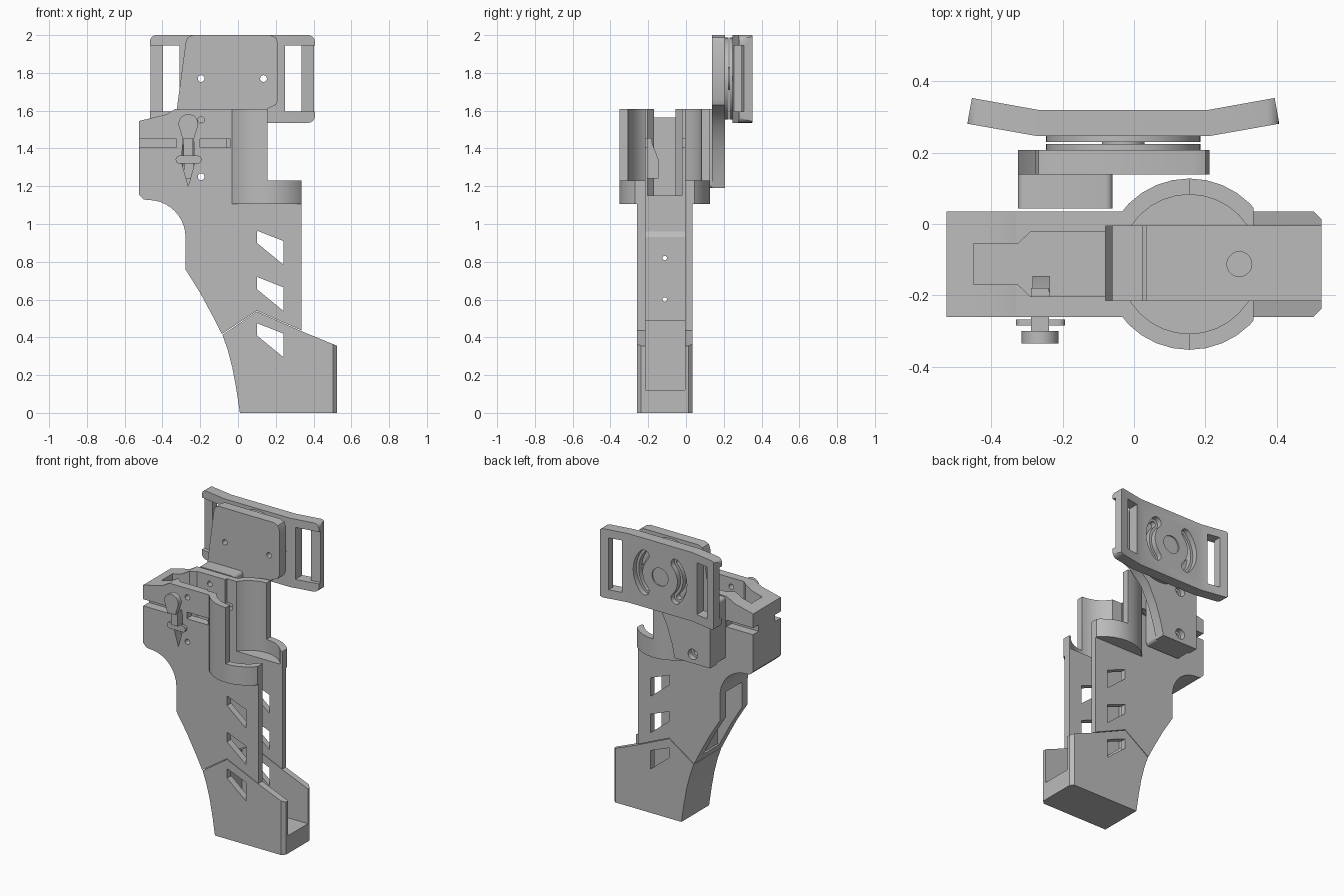
import bpy, bmesh
from math import sin, cos, radians

if "Cube" in bpy.data.objects:
    bpy.data.objects.remove(bpy.data.objects["Cube"])

grey = bpy.data.materials.new("matte grey")
grey.use_nodes = True
grey.diffuse_color = (0.5, 0.5, 0.5, 1)
grey.node_tree.nodes["Principled BSDF"].inputs["Base Color"].default_value = (0.5, 0.5, 0.5, 1)

FRONT, BACK = -0.26, 0.035      # outer faces of the holster walls
MID = (FRONT + BACK) / 2


def prism(name, pts, axis, a, b, r=0):
    """Extrude a 2D outline along an axis; r rounds the corners of the outline."""
    place = {"x": lambda p, t: (t, p[0], p[1]),
             "y": lambda p, t: (p[0], t, p[1]),
             "z": lambda p, t: (p[0], p[1], t)}[axis]
    bm = bmesh.new()
    lo = [bm.verts.new(place(p, a)) for p in pts]
    hi = [bm.verts.new(place(p, b)) for p in pts]
    bm.faces.new(lo)
    bm.faces.new(hi)
    for i in range(len(pts)):
        j = (i + 1) % len(pts)
        bm.faces.new((lo[i], lo[j], hi[j], hi[i]))
    if r:
        edges = [bm.edges.get((l, h)) for l, h in zip(lo, hi)]
        bmesh.ops.bevel(bm, geom=edges, offset=r, segments=4, profile=0.5, affect="EDGES")
    bmesh.ops.recalc_face_normals(bm, faces=bm.faces)
    mesh = bpy.data.meshes.new(name)
    bm.to_mesh(mesh)
    bm.free()
    obj = bpy.data.objects.new(name, mesh)
    bpy.context.collection.objects.link(obj)
    mesh.materials.append(grey)
    return obj


def rect(x0, x1, y0, y1):
    return [(x0, y0), (x1, y0), (x1, y1), (x0, y1)]


def arc(cx, cy, r, start, end, n):
    return [(cx + r * cos(radians(start + (end - start) * i / n)),
             cy + r * sin(radians(start + (end - start) * i / n))) for i in range(n + 1)]


def disc(cx, cy, r, n=32):
    return arc(cx, cy, r, 0, 360, n)[:-1]


def combine(obj, tools, how="DIFFERENCE"):
    """Boolean each tool into obj, then discard the tool."""
    for tool in tools:
        tool.hide_render = True
        mod = obj.modifiers.new("boolean", "BOOLEAN")
        mod.operation, mod.object, mod.solver = how, tool, "EXACT"
        bpy.context.view_layer.objects.active = obj
        bpy.ops.object.modifier_apply(modifier=mod.name)
        bpy.data.objects.remove(tool)


def channel():
    # Open channel facing +x, with an upright rear panel and a ledge on the foot
    pts = [(0.035, 0.12), (0.7, 0.12), (0.7, 1.7), (-0.08, 1.7), (-0.08, 0.96),
           (-0.06, 0.93), (-0.06, 0.49), (0.035, 0.49)]
    return prism("cutter", pts, "y", -0.215, -0.005)


def window(z):
    pts = [(0.1, z), (0.24, z - 0.055), (0.24, z - 0.18), (0.1, z - 0.065)]
    return prism("cutter", pts, "y", -0.5, 0.3)


# Upper holster body, with the round barrel housing merged in
outline = [(-0.525, 1.545), (-0.525, 1.155), (-0.5, 1.13)]
outline += arc(-0.475, 0.93, 0.197, 90, 0, 10)
outline += [(-0.278, 0.76), (-0.2, 0.635), (-0.13, 0.505), (-0.085, 0.417), (0.1, 0.541),
            (0.36, 0.426), (0.36, 1.65), (-0.263, 1.65), (-0.38, 1.58)]
body = prism("holster_body", outline, "y", FRONT, BACK)
combine(body, [window(0.965), window(0.72)])
combine(body, [prism("tube", disc(0.155, MID, 0.24), "z", 1.105, 1.68)], "UNION")
combine(body, [
    # Trim the top and step the front edge
    prism("cutter", [(0.335, 0.3), (0.7, 0.3), (0.7, 1.8), (-0.6, 1.8), (-0.6, 1.61),
                     (0.155, 1.61), (0.155, 1.23), (0.335, 1.23)], "y", -0.6, 0.4),
    prism("cutter", disc(0.155, MID, 0.195), "z", 1.14, 1.8),
    channel(),
    # Rear recess behind the panel
    prism("cutter", rect(-0.5, -0.095, 0.465, 0.93), "y", -0.2, -0.03),
    # Mechanism pocket and its narrow tail
    prism("cutter", [(-0.45, -0.17), (-0.325, -0.17), (-0.29, -0.203), (-0.07, -0.203),
                     (-0.07, -0.022), (-0.29, -0.022), (-0.325, -0.055), (-0.45, -0.055)],
          "z", 1.15, 1.8),
    # Latch opening
    prism("cutter", [(-0.29, 1.45), (-0.3, 1.33), (-0.263, 1.2), (-0.228, 1.33), (-0.235, 1.45)],
          "y", -0.4, -0.19),
])
for x0, x1 in ((-0.6, -0.325), (-0.2, -0.04)):
    for y0, y1 in ((-0.4, -0.2), (-0.025, 0.2)):
        combine(body, [prism("cutter", rect(x0, x1, 1.405, 1.45), "y", y0, y1)])
for z in (1.25, 1.55):
    combine(body, [prism("cutter", disc(-0.195, z, 0.018, 16), "y", -0.5, 0.3)])
for z in (0.6, 0.82):
    combine(body, [prism("cutter", disc(MID, z, 0.012, 12), "x", -0.2, 0.2)])

# Foot
foot = prism("holster_foot", [(0.01, 0), (0.525, 0), (0.525, 0.355), (0.335, 0.433), (0.1, 0.537),
                              (-0.082, 0.413), (-0.055, 0.335), (-0.03, 0.24), (-0.008, 0.12)],
             "y", FRONT, BACK)
combine(foot, [window(0.475), channel(),
               prism("cutter", disc(0.295, MID, 0.035, 20), "z", 0.08, 0.2)])
for y, s in ((FRONT, -1), (BACK, 1)):
    corner = [(0.503, y), (0.503, y + 0.1 * s), (0.603, y + 0.1 * s), (0.603, y - 0.1 * s)]
    combine(foot, [prism("cutter", corner, "z", -0.1, 0.6)])

# Latch: thumb paddle, stem, collar and inner wedge
head = arc(-0.263, 1.53, 0.052, -25, 205, 14) + [(-0.293, 1.45), (-0.233, 1.45)]
prism("latch_paddle", head, "y", -0.335, -0.3)
prism("latch_stem", rect(-0.288, -0.238, 1.36, 1.455), "y", -0.305, -0.18)
prism("latch_collar", rect(-0.33, -0.193, 1.32, 1.362), "y", -0.285, -0.268, 0.02)
prism("latch_collar_post", rect(-0.288, -0.238, 1.325, 1.38), "y", -0.285, -0.18)
prism("latch_wedge", [(-0.205, 1.455), (-0.19, 1.455), (-0.145, 1.34), (-0.145, 1.24), (-0.205, 1.24)],
      "x", -0.285, -0.235)

# Mounting spacer and arm plate
spacer = prism("mount_spacer", rect(-0.325, -0.06, 1.19, 1.61), "y", 0.044, 0.14, 0.02)
arm = prism("mount_arm", [(-0.325, 1.19), (-0.06, 1.19), (-0.04, 1.28), (0, 1.4), (0.06, 1.52),
                          (0.155, 1.61), (0.2, 1.63), (0.212, 1.66), (0.212, 1.96), (0.2, 1.988),
                          (0.17, 2), (-0.24, 2), (-0.267, 1.988), (-0.277, 1.96), (-0.325, 1.6)],
            "y", 0.138, 0.207)
for z in (1.25, 1.55):
    combine(spacer, [prism("cutter", disc(-0.195, z, 0.018, 16), "y", 0, 0.3)])
    combine(arm, [prism("cutter", disc(-0.195, z, 0.018, 16), "y", 0, 0.3),
                  prism("cutter", disc(-0.195, z, 0.035, 16), "y", 0.17, 0.3)])

# Swivel discs and hub
CX, CZ = -0.03, 1.77
discs = [prism("swivel_disc_arm", disc(CX, CZ, 0.217, 48), "y", 0.206, 0.224),
         prism("swivel_disc_belt", disc(CX, CZ, 0.217, 48), "y", 0.23, 0.25)]
prism("swivel_hub", disc(CX, CZ, 0.06), "y", 0.22, 0.312)
for x in (CX - 0.165, CX + 0.165):
    for part in [arm] + discs:
        combine(part, [prism("cutter", disc(x, CZ, 0.018, 16), "y", 0, 0.4)])

# Bent belt plate with strap slots, hub recess and curved adjustment slots
half = [(0.245, 0.247), (0.437, 0.281), (0.424, 0.353), (0.24, 0.32)]
profile = [(CX + x, y) for x, y in half] + [(CX - x, y) for x, y in reversed(half)]
belt = prism("belt_plate", profile, "z", 1.5, 2.05)
combine(belt, [prism("trim", rect(CX - 0.437, CX + 0.437, 1.536, 2), "y", 0.1, 0.5, 0.035)], "INTERSECT")


def curved_slot(mid, w, y0):
    pts = arc(CX, CZ, 0.165 + w, mid - 45, mid + 45, 14)
    for a, da in ((mid + 45, 0), (mid - 45, 180)):
        end = (CX + 0.165 * cos(radians(a)), CZ + 0.165 * sin(radians(a)))
        pts += arc(*end, w, a + da, a + da + 180, 8)[1:-1]
        if da == 0:
            pts += arc(CX, CZ, 0.165 - w, mid + 45, mid - 45, 14)
    return prism("cutter", pts, "y", y0, 0.5)


combine(belt, [prism("cutter", disc(CX, CZ, 0.06), "y", 0.2, 0.5)])
for s, mid in ((1, 0), (-1, 180)):
    x0, x1 = sorted((CX + s * 0.28, CX + s * 0.367))
    # Strap bars sit back from the front face
    recess = [(CX + s * x, y) for x, y in ((0.35, 0.2), (0.5, 0.2), (0.5, 0.318), (0.35, 0.291))]
    combine(belt, [prism("cutter", rect(x0, x1, 1.595, 1.945), "y", 0.1, 0.5),
                   prism("cutter", recess, "z", 1.595, 1.945),
                   curved_slot(mid, 0.018, 0.1), curved_slot(mid, 0.035, 0.285)])

# Smooth the curved walls, keep real edges crisp
for obj in bpy.context.scene.objects:
    if obj.type == "MESH":
        bpy.ops.object.select_all(action="DESELECT")
        obj.select_set(True)
        bpy.context.view_layer.objects.active = obj
        bpy.ops.object.shade_smooth_by_angle(angle=radians(25))
